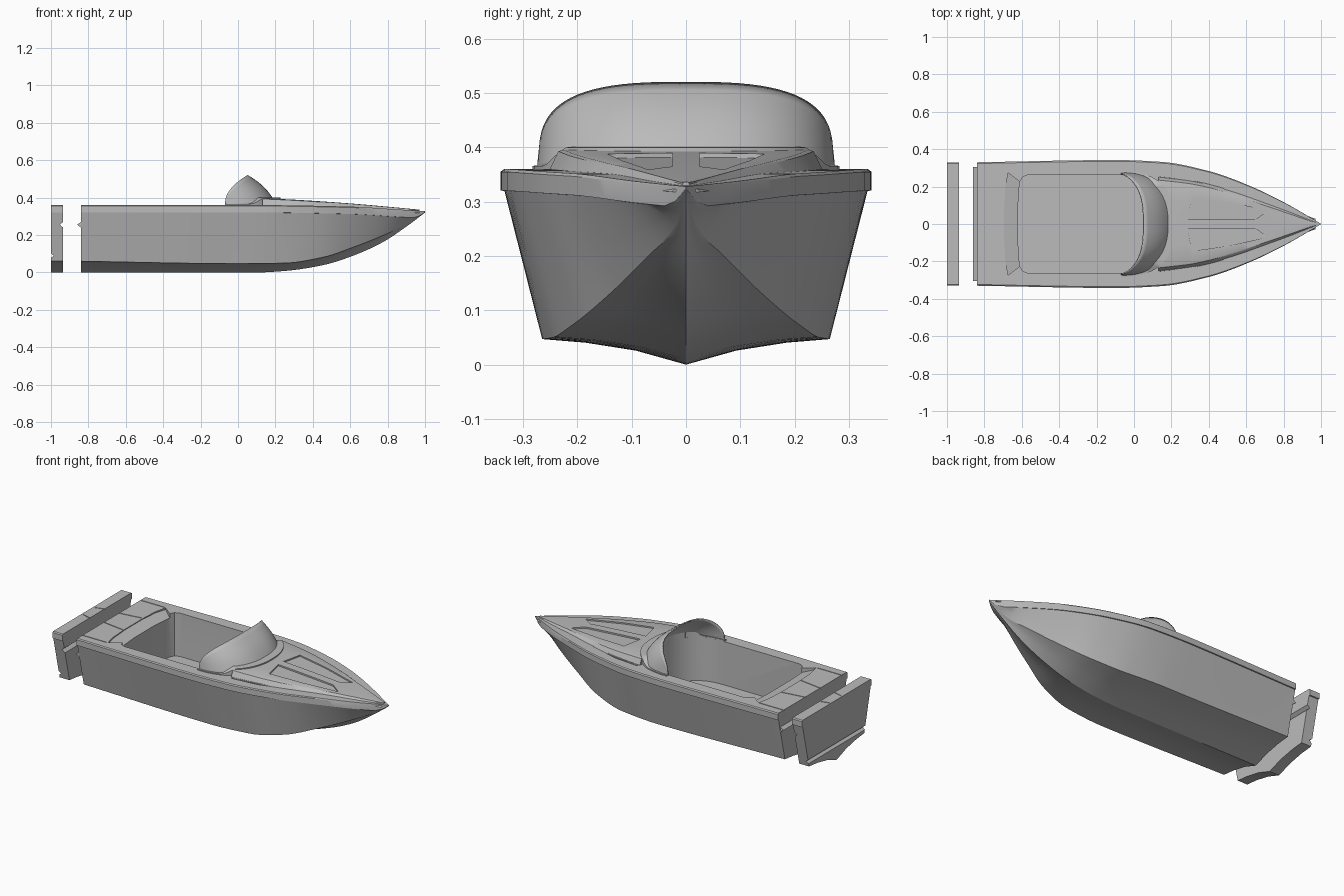
import bpy, bmesh
from math import sin, cos, pi, radians

cube = bpy.data.objects.get("Cube")
if cube:
    bpy.data.objects.remove(cube, do_unlink=True)

grey = bpy.data.materials.new("plain grey")
grey.use_nodes = True
grey.diffuse_color = (0.5, 0.5, 0.5, 1)
grey.node_tree.nodes["Principled BSDF"].inputs["Base Color"].default_value = (0.5, 0.5, 0.5, 1)


def curve(*pts):
    """Smooth function through (x, value) points with limited slopes."""
    n = len(pts)
    d = [(pts[i + 1][1] - pts[i][1]) / (pts[i + 1][0] - pts[i][0]) for i in range(n - 1)]
    m = [d[0]] + [2 * a * b / (a + b) if a * b > 0 else 0 for a, b in zip(d, d[1:])] + [d[-1]]

    def f(x):
        i = max(k for k in range(n - 1) if k == 0 or pts[k][0] <= x)
        h = pts[i + 1][0] - pts[i][0]
        t = (x - pts[i][0]) / h
        return (pts[i][1] * (1 + 2 * t) * (1 - t) ** 2 + h * m[i] * t * (1 - t) ** 2
                + pts[i + 1][1] * t * t * (3 - 2 * t) + h * m[i + 1] * t * t * (t - 1))
    return f


def finish(name, bm):
    bmesh.ops.recalc_face_normals(bm, faces=bm.faces[:])
    mesh = bpy.data.meshes.new(name)
    bm.to_mesh(mesh)
    bm.free()
    mesh.materials.append(grey)
    ob = bpy.data.objects.new(name, mesh)
    bpy.context.collection.objects.link(ob)
    return ob


def loft(name, rings, closed=True, caps=True):
    bm = bmesh.new()
    rows = [[bm.verts.new(p) for p in ring] for ring in rings]
    n = len(rows[0])
    for a, b in zip(rows, rows[1:]):
        for i in range(n if closed else n - 1):
            j = (i + 1) % n
            bm.faces.new((a[i], a[j], b[j], b[i]))
    if caps:
        bm.faces.new(rows[0])
        bm.faces.new(rows[-1])
    return finish(name, bm)


def prism(name, outline, bottom, top=0.6):
    return loft(name, [[(x, y, bottom(x)) for x, y in outline], [(x, y, top) for x, y in outline]])


def select(ob):
    bpy.ops.object.select_all(action='DESELECT')
    ob.select_set(True)
    bpy.context.view_layer.objects.active = ob


def cut(ob, cutter, keep=False):
    select(ob)
    mod = ob.modifiers.new("cut", 'BOOLEAN')
    mod.operation, mod.solver, mod.object = 'DIFFERENCE', 'EXACT', cutter
    bpy.ops.object.modifier_apply(modifier=mod.name)
    if not keep:
        bpy.data.objects.remove(cutter, do_unlink=True)


def smooth(ob, angle=28):
    select(ob)
    bpy.ops.object.shade_smooth_by_angle(angle=radians(angle))


def both(half):
    """Close a half section, keel to centre, with its mirror image."""
    return half + [(x, -y, z) for x, y, z in half[-2:0:-1]]


# Hull lines along the length
STERN = -0.84
rail_w = curve((STERN, .33), (-.1, .342), (.15, .332), (.4, .283), (.6, .212), (.8, .117), (1, .001))
rail_z = curve((STERN, .36), (.1, .36), (.6, .352), (.85, .337), (1, .328))
chine_w = curve((STERN, .262), (0, .265), (.25, .245), (.45, .2), (.63, .13), (.78, .07), (.9, .018), (1, .0004))
chine_z = curve((STERN, .06), (0, .047), (.25, .05), (.45, .08), (.63, .14), (.78, .2), (.9, .255), (1, .321))
keel_z = curve((STERN, 0), (.1, 0), (.25, .008), (.45, .038), (.63, .095), (.78, .165), (.9, .245), (1, .32))


def section(x, at=None):
    s = x if at is None else at
    w, top, cw, cz, kz = rail_w(s), rail_z(s), chine_w(s), chine_z(s), keel_z(s)
    low = max(top - .04, cz + .002)
    low = min(low, top - .003)
    inner = w * .978
    half = [(x, 0, kz), (x, cw * .35, kz + (cz - kz) * .55), (x, cw * .7, kz + (cz - kz) * .86), (x, cw, cz)]
    half += [(x, cw + (inner - cw) * t, cz + (low - cz) * t) for t in (.04, .5, 1)]
    half += [(x, w, low + .0005), (x, w, top - .005), (x, w * .98, top), (x, w * .5, top), (x, 0, top)]
    return both(half)


N = 56
hull = loft("hull", [section(STERN + (1 - STERN) * i / N) for i in range(N + 1)])

# Raised foredeck
deck_w = curve((.13, .235), (.3, .215), (.5, .168), (.75, .085), (.97, .006))
deck_z = curve((.13, .396), (.3, .388), (.6, .368), (.97, .335))


def deck_section(x):
    w, z, b = deck_w(x), deck_z(x), rail_z(x) - .012
    return both([(x, 0, b), (x, w + .022, b), (x, w, z - .003), (x, w * .96, z), (x, w * .5, z + .001), (x, 0, z + .001)])


foredeck = loft("foredeck", [deck_section(.13 + .84 * i / 24) for i in range(25)])

# Cockpit well shared by hull and foredeck
def bow_arc(length, width, n=33):
    angles = [-pi / 2 + pi * i / (n - 1) for i in range(n)]
    return [(-.07 + length * max(cos(a), 0) ** .8, width * abs(sin(a)) ** .9 * (1 if a > 0 else -1)) for a in angles]


rear = [(-.57, .262), (-.597, .25), (-.612, .222), (-.62, .1)]
well = prism("cockpit_cutter", bow_arc(.25, .262) + rear + [(x, -y) for x, y in rear[::-1]], lambda x: .1)
cut(hull, well, keep=True)
cut(foredeck, well)

# Sloped rear edge of the cockpit
slope = [(-.61, .225), (-.672, .273), (-.688, .2), (-.695, .08)]
cut(hull, prism("slope_cutter", slope + [(x, -y) for x, y in slope[::-1]],
                lambda x: .355 - (x + .695) * .25))


# Panel grooves, side slots and foredeck windows
def groove(a, b, w=.005):
    (x1, y1), (x2, y2) = a, b
    return [(x1, y1 - w / 2), (x2, y2 - w / 2), (x2, y2 + w / 2), (x1, y1 + w / 2)]


for side in (1, -1):
    for a, b in (((-.85, .07), (-.7, .092)), ((-.85, .275), (-.68, .275))):
        line = groove((a[0], a[1] * side), (b[0], b[1] * side))
        cut(hull, prism("groove_cutter", line, lambda x: .355))
    window = [(.285, .025), (.31, .145), (.5, .118), (.715, .07), (.65, .025)]
    cut(foredeck, prism("window_cutter", [(x, y * side) for x, y in window], lambda x: deck_z(x) - .007))
    slot = [(.14, .252), (.3, .236), (.48, .185), (.48, .19), (.3, .246), (.14, .264)]
    cut(hull, prism("slot_cutter", [(x, y * side) for x, y in slot], lambda x: rail_z(x) - .006))
smooth(hull)
smooth(foredeck)


# Stern board standing off behind the hull, with locating notches
def wedge(name, x1, x2, z, h, w):
    return loft(name, [[(x1, y, z - h), (x2, y, z), (x1, y, z + h)] for y in (-w, w)])


board = loft("stern_board", [section(x, STERN) for x in (-1, -.935)])
cut(board, wedge("notch_cutter", -.93, -.953, .255, .019, .5))
cut(board, wedge("lower_notch_cutter", -1.004, -.985, .09, .015, .5))
for side in (1, -1):
    cut(board, prism("groove_cutter", groove((-.99, .055 * side), (-.93, .072 * side)), lambda x: .355))
smooth(board)

# Ridge on the hull stern that fits the notch
wedge("stern_ridge", STERN + .001, -.86, .255, .016, .305)

# Wraparound windscreen, ruled from base arc to top edge
M, ROWS = 41, 8
base = bow_arc(.275, .272, M)
rows = []
for r in range(ROWS + 1):
    t, row = r / ROWS, []
    for i, (bx, by) in enumerate(base):
        a = -pi / 2 + pi * i / (M - 1)
        c = max(cos(a), 0)
        sign = 1 if a > 0 else -1
        tx, ty, tz = -.07 + .12 * c ** 1.3, .268 * sign * abs(sin(a)) ** .7, .365 + .153 * c ** .6
        bulge = .012 * sin(pi * t) * c
        row.append((bx + (tx - bx) * t + bulge, by + (ty - by) * t, .36 + (tz - .36) * t + bulge))
    rows.append(row)
screen = loft("windscreen", rows, closed=False, caps=False)
solid = screen.modifiers.new("thickness", 'SOLIDIFY')
solid.thickness, solid.offset = .007, 0
smooth(screen, 40)

# Lip around the foot of the windscreen
lip_rings = []
for (xo, yo), (xi, yi) in zip(bow_arc(.297, .283, M), bow_arc(.25, .262, M)):
    z = .368 + .034 * min(1, max(0, (xo - .08) / .06))
    lip_rings.append([(xi, yi, .352), (xo, yo, .352), (xo, yo, z - .002), (xi, yi, z)])
smooth(loft("windscreen_lip", lip_rings))
